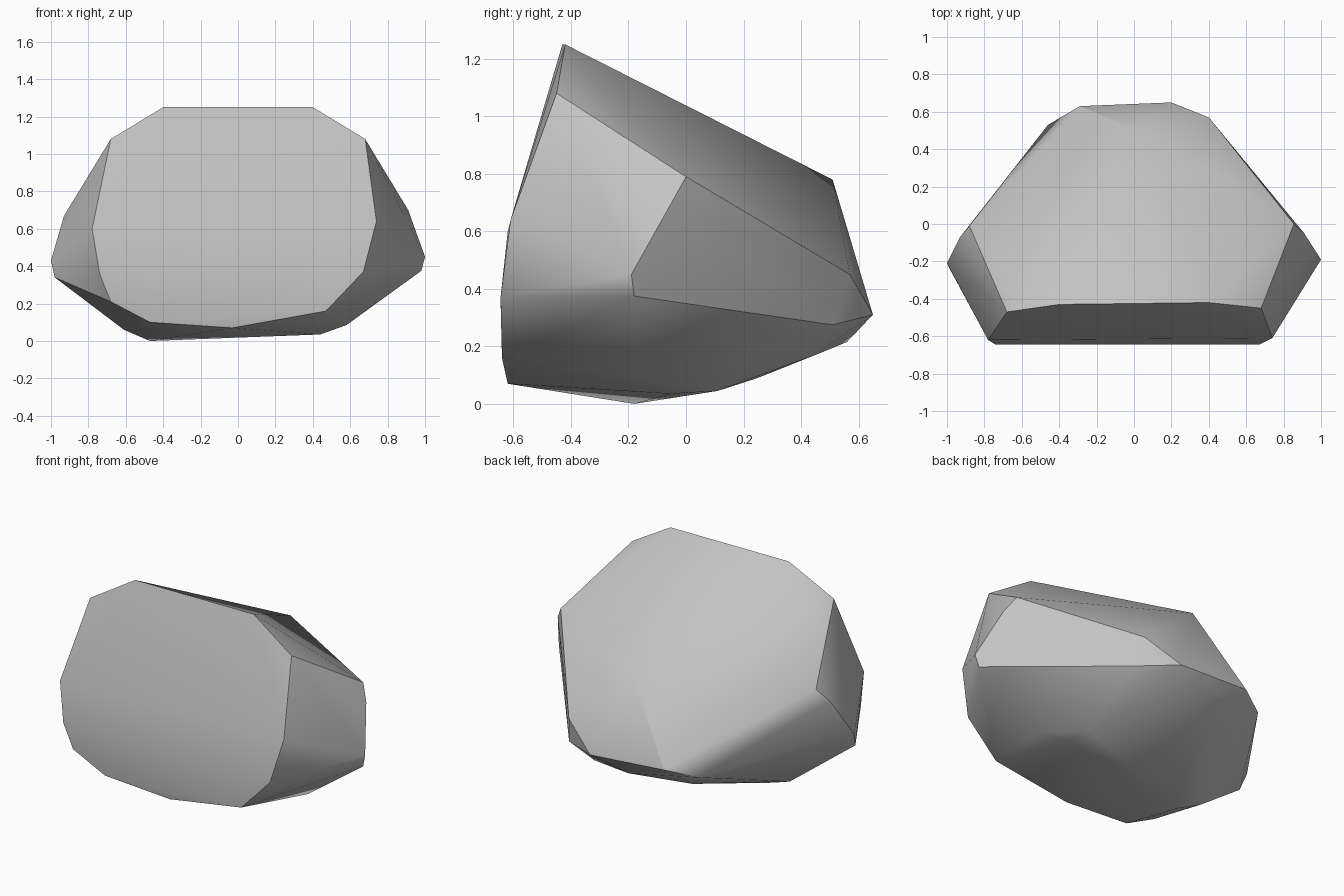
import bpy, bmesh, math
from mathutils import Vector

cube = bpy.data.objects.get("Cube")
if cube:
    bpy.data.objects.remove(cube, do_unlink=True)


def make_material(name, colour):
    material = bpy.data.materials.new(name)
    material.use_nodes = True
    material.diffuse_color = colour
    shader = material.node_tree.nodes["Principled BSDF"]
    shader.inputs["Base Color"].default_value = colour
    shader.inputs["Roughness"].default_value = 0.9
    return material


def make_hull(name, corners, material, sharp_angle):
    """Wrap a convex stone around its corner points."""
    bm = bmesh.new()
    for corner in corners:
        bm.verts.new(Vector(corner))
    result = bmesh.ops.convex_hull(bm, input=bm.verts[:])
    unused = [g for g in set(result["geom_interior"] + result["geom_unused"])
              if isinstance(g, bmesh.types.BMVert) and not g.link_faces]
    bmesh.ops.delete(bm, geom=unused, context="VERTS")
    bmesh.ops.recalc_face_normals(bm, faces=bm.faces[:])
    mesh = bpy.data.meshes.new(name)
    bm.to_mesh(mesh)
    bm.free()
    mesh.materials.append(material)
    stone = bpy.data.objects.new(name, mesh)
    bpy.context.scene.collection.objects.link(stone)
    bpy.ops.object.select_all(action="DESELECT")
    stone.select_set(True)
    bpy.context.view_layer.objects.active = stone
    bpy.ops.object.shade_smooth_by_angle(angle=math.radians(sharp_angle))
    return stone


# Rim of the broad front face, clockwise from the top
front_rim = [
    (-.4, -.43, 1.25), (.4, -.42, 1.25), (.68, -.45, 1.08),
    (.74, -.61, .64), (.67, -.645, .37), (.47, -.64, .16),
    (-.03, -.62, .07), (-.47, -.625, .1), (-.68, -.635, .21),
    (-.74, -.645, .36), (-.78, -.62, .6), (-.68, -.47, 1.08),
]

# Blunt points on either side
side_points = [
    (1, -.19, .45), (.98, -.18, .375), (.91, -.05, .7), (.855, 0, .79),
    (-1, -.21, .43), (-.98, -.25, .34), (-.93, -.07, .67), (-.88, -.01, .75),
]

# Sloping back ridge and the tail below it
back_points = [
    (0, .51, .78), (.2, .65, .31), (-.29, .63, .34), (-.46, .53, .3),
    (.4, .57, .45), (.44, .51, .275),
]

# Rounded underside
base_points = [
    (-.47, -.18, 0), (.44, -.05, .035), (.58, -.15, .085), (.42, .11, .045),
    (-.61, -.14, .06), (-.22, .25, .09), (.31, .45, .17), (0, .56, .215),
]

grey = make_material("stone_grey", (.55, .55, .55, 1))
make_hull("boulder", front_rim + side_points + back_points + base_points, grey, 30)
